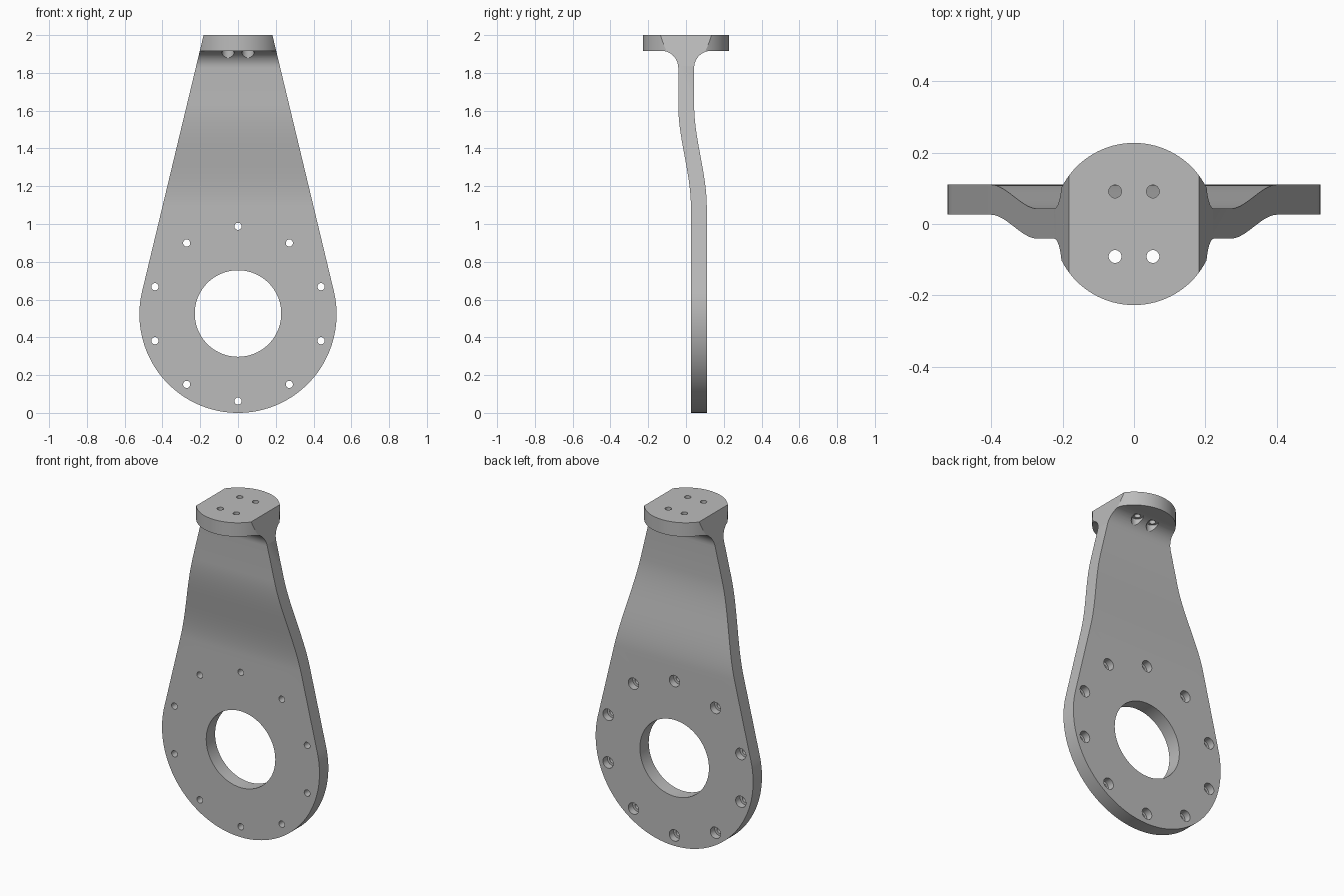
import bpy, bmesh
from math import sin, cos, pi, radians, atan
from mathutils import Matrix, Vector

cube = bpy.data.objects.get("Cube")
if cube:
    bpy.data.objects.remove(cube, do_unlink=True)

grey = bpy.data.materials.new("plain grey")
grey.use_nodes = True
grey.diffuse_color = (0.5, 0.5, 0.5, 1)
grey.node_tree.nodes["Principled BSDF"].inputs["Base Color"].default_value = (0.5, 0.5, 0.5, 1)


def add_object(name, bm):
    bmesh.ops.recalc_face_normals(bm, faces=bm.faces)
    mesh = bpy.data.meshes.new(name)
    bm.to_mesh(mesh)
    bm.free()
    mesh.materials.append(grey)
    obj = bpy.data.objects.new(name, mesh)
    bpy.context.collection.objects.link(obj)
    return obj


def extrude_outline(name, points, depth):
    """Extrude a closed planar outline along the given vector."""
    bm = bmesh.new()
    face = bm.faces.new([bm.verts.new(p) for p in points])
    top = bmesh.ops.extrude_face_region(bm, geom=[face])
    moved = [v for v in top["geom"] if isinstance(v, bmesh.types.BMVert)]
    bmesh.ops.translate(bm, verts=moved, vec=depth)
    return add_object(name, bm)


def add_cylinder(bm, radius, start, end, segments=32):
    start, end = Vector(start), Vector(end)
    axis = end - start
    turn = axis.to_track_quat("Z", "Y").to_matrix().to_4x4()
    bmesh.ops.create_cone(bm, cap_ends=True, segments=segments, radius1=radius, radius2=radius,
                          depth=axis.length, matrix=Matrix.Translation((start + end) / 2) @ turn)


def boolean(target, cutter, operation):
    mod = target.modifiers.new(operation.title(), "BOOLEAN")
    mod.object, mod.operation, mod.solver = cutter, operation, "EXACT"
    bpy.context.view_layer.objects.active = target
    bpy.ops.object.modifier_apply(modifier=mod.name)
    bpy.data.objects.remove(cutter, do_unlink=True)


RING = 0.522        # outer radius of the round lower end, also its centre height
DISC = 0.227        # radius of the top flange
FLANGE_Z = 1.917
FILLET = 0.09


# Side profile: offset blade, S-bend, fillets and flange
def blade_side(half, side):
    pts = [(half + 0.067, -0.1)]
    for i in range(25):
        t = i / 24
        pts.append((half + 0.067 * (1 - t * t * (3 - 2 * t)), 1.09 + 0.54 * t))
    for i in range(13):
        a = i / 12 * pi / 2
        pts.append((half + side * FILLET * (1 - cos(a)), FLANGE_Z - FILLET + FILLET * sin(a)))
    return pts + [(side * 0.3, FLANGE_Z), (side * 0.3, 2)]


profile = blade_side(-0.041, -1) + blade_side(0.043, 1)[::-1]
bracket = extrude_outline("bracket", [(-0.7, y, z) for y, z in profile], (1.4, 0, 0))

# Front outline: round lower end with tangent tapering sides
taper = atan(0.24)
outline = []
for i in range(97):
    a = pi - taper + (pi + 2 * taper) * i / 96
    outline.append((RING * cos(a), RING + RING * sin(a)))
x, z = outline[-1]
top_x = x - 0.24 * (2.1 - z)
outline += [(top_x, 2.1), (-top_x, 2.1)]
boolean(bracket, extrude_outline("front_outline", [(x, -0.6, z) for x, z in outline], (0, 1.2, 0)),
        "INTERSECT")

# Round off the flange and fillets with a ring-shaped cutter
bm = bmesh.new()
add_cylinder(bm, 0.6, (0, 0, 1.83), (0, 0, 2.2), 96)
ring = add_object("flange_cutter", bm)
bm = bmesh.new()
add_cylinder(bm, DISC, (0, 0, 1.6), (0, 0, 2.4), 96)
boolean(ring, add_object("flange_core", bm), "DIFFERENCE")
boolean(bracket, ring, "DIFFERENCE")

# Central bore
bm = bmesh.new()
add_cylinder(bm, 0.229, (0, -0.3, 0.526), (0, 0.4, 0.526), 96)
boolean(bracket, add_object("bore_cutter", bm), "DIFFERENCE")

# Bolt circle: through holes, then counterbores from the back
for radius, front in ((0.019, -0.3), (0.034, 0.068)):
    bm = bmesh.new()
    for k in range(10):
        a = radians(90 + 36 * k)
        x, z = 0.4625 * cos(a), 0.525 + 0.4625 * sin(a)
        add_cylinder(bm, radius, (x, front, z), (x, 0.3, z))
    boolean(bracket, add_object("bolt_cutter", bm), "DIFFERENCE")

# Flange screws: through holes, then counterbores from underneath
for radius, top in ((0.018, 2.1), (0.033, 1.919)):
    bm = bmesh.new()
    for x in (-0.053, 0.053):
        for y in (-0.091, 0.091):
            add_cylinder(bm, radius, (x, y, 1.7), (x, y, top))
    boolean(bracket, add_object("screw_cutter", bm), "DIFFERENCE")

# Smooth shading with sharp edges kept
bpy.ops.object.select_all(action="DESELECT")
bracket.select_set(True)
bpy.context.view_layer.objects.active = bracket
bpy.ops.object.shade_smooth_by_angle(angle=radians(25))
